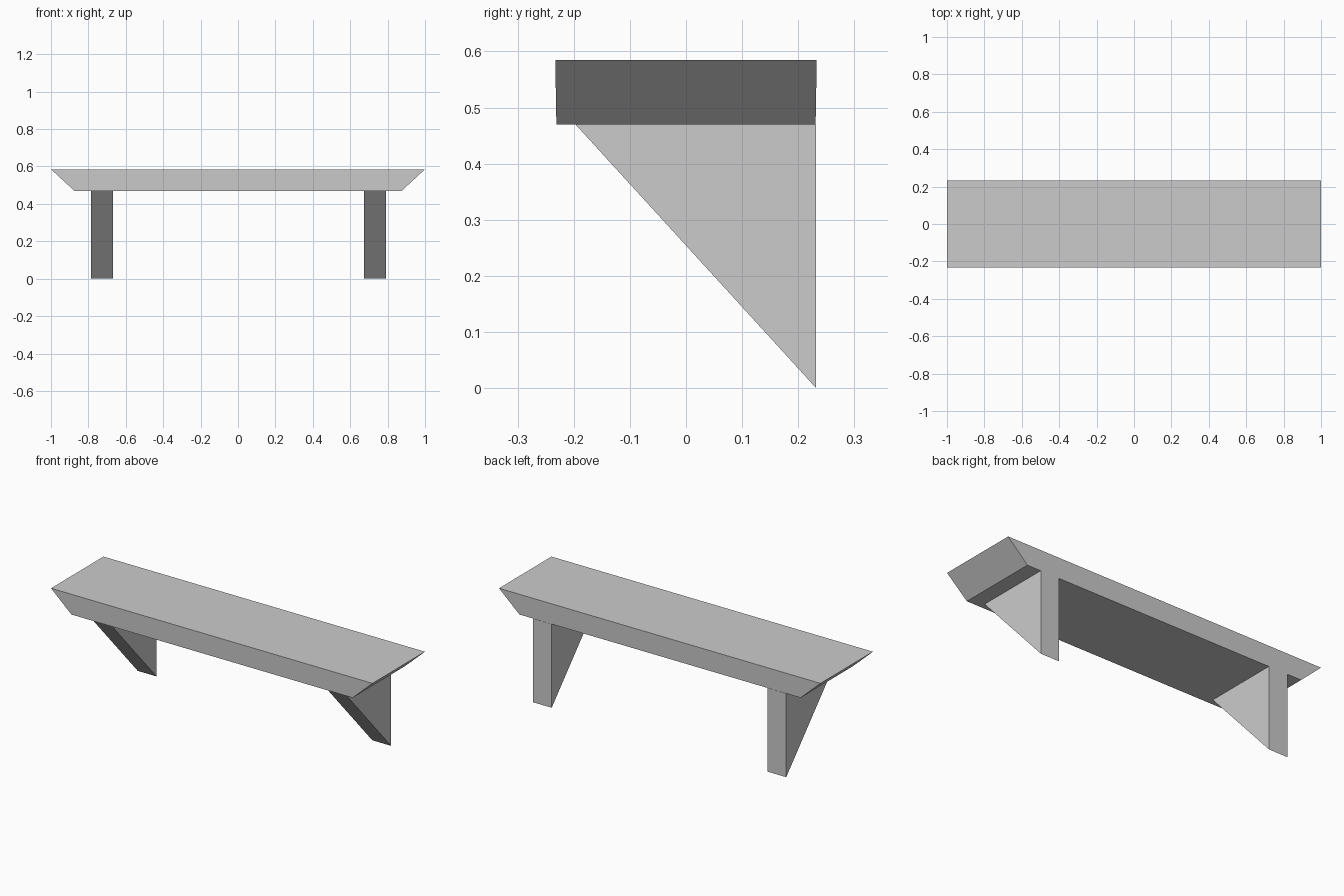
import bpy
import bmesh

if "Cube" in bpy.data.objects:
    bpy.data.objects.remove(bpy.data.objects["Cube"])


def prism(name, near, far):
    """Solid between two matching outlines."""
    bm = bmesh.new()
    a = [bm.verts.new(p) for p in near]
    b = [bm.verts.new(p) for p in far]
    bm.faces.new(a)
    bm.faces.new(b[::-1])
    for i in range(len(a)):
        j = (i + 1) % len(a)
        bm.faces.new((a[i], b[i], b[j], a[j]))
    bmesh.ops.recalc_face_normals(bm, faces=bm.faces)
    mesh = bpy.data.meshes.new(name)
    bm.to_mesh(mesh)
    bm.free()
    obj = bpy.data.objects.new(name, mesh)
    bpy.context.collection.objects.link(obj)
    return obj


# Shelf board: ends undercut, long sides very slightly tapered
def shelf_outline(side):
    return [(x, side * y, z) for x, y, z in
            ((-1, 0.233, 0.585), (1, 0.233, 0.585),
             (0.875, 0.231, 0.47), (-0.875, 0.231, 0.47))]


prism("shelf_board", shelf_outline(-1), shelf_outline(1))

# Triangular wall brackets, flush with the back edge
bracket_profile = [(-0.197, 0.47), (0.232, 0.47), (0.232, 0.0)]
for name, x0, x1 in (("left_bracket", -0.786, -0.669),
                     ("right_bracket", 0.673, 0.79)):
    prism(name, [(x0, y, z) for y, z in bracket_profile],
          [(x1, y, z) for y, z in bracket_profile])
